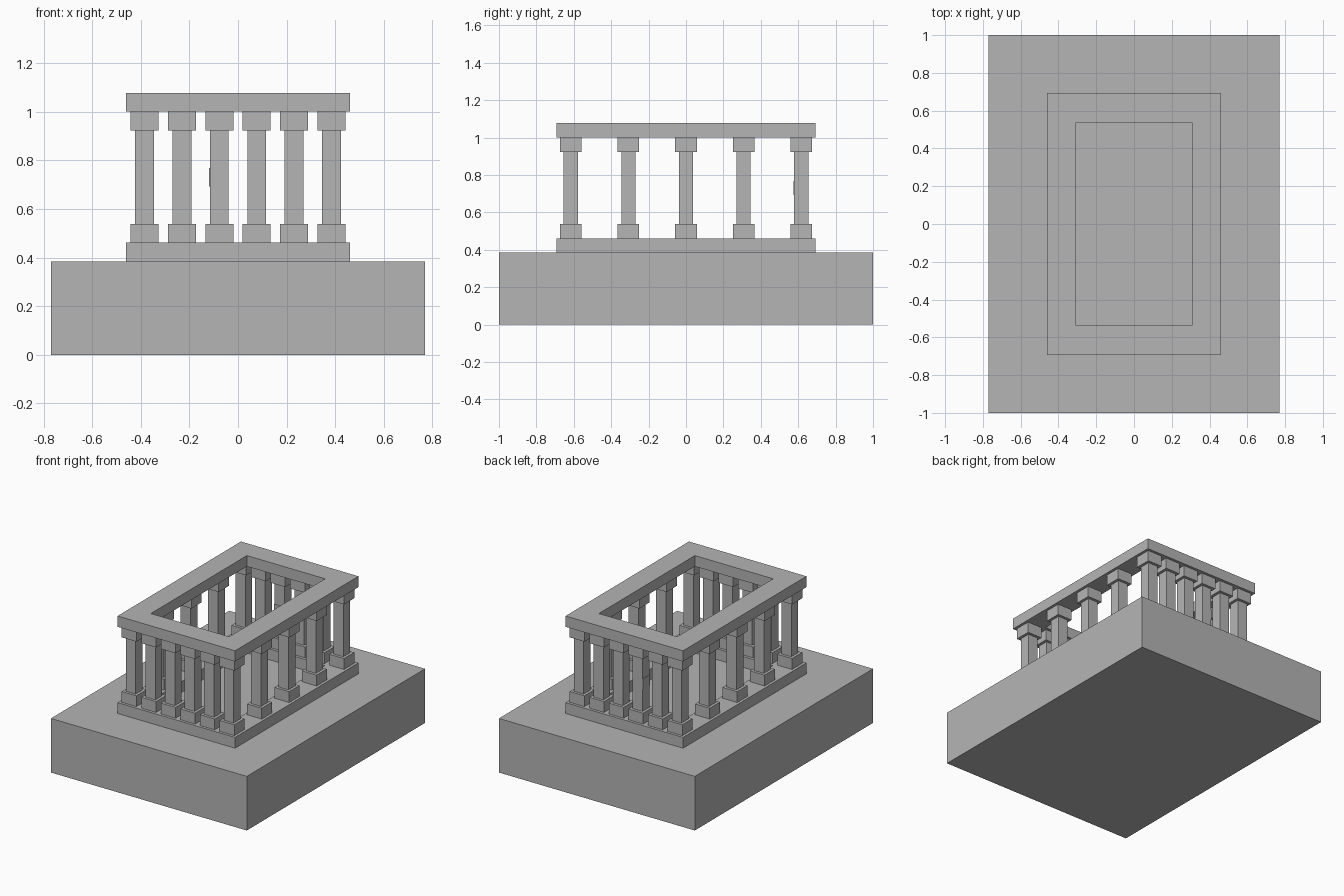
import bpy
import bmesh

if "Cube" in bpy.data.objects:
    bpy.data.objects.remove(bpy.data.objects["Cube"])

U = 1 / 13  # the whole model sits on this module

stone = bpy.data.materials.new("grey stone")
stone.diffuse_color = (0.46, 0.46, 0.46, 1)
stone.use_nodes = True
stone.node_tree.nodes["Principled BSDF"].inputs["Base Color"].default_value = stone.diffuse_color


def finish(name, bm, location=(0, 0, 0)):
    bmesh.ops.recalc_face_normals(bm, faces=bm.faces)
    mesh = bpy.data.meshes.new(name)
    bm.to_mesh(mesh)
    bm.free()
    mesh.materials.append(stone)
    obj = bpy.data.objects.new(name, mesh)
    obj.location = location
    bpy.context.collection.objects.link(obj)
    return obj


def sweep(bm, sections, closed=False):
    """Join rectangular sections (half x, half y, z) into a surface."""
    loops = [[bm.verts.new((sx * hx, sy * hy, z))
              for sx, sy in ((-1, -1), (1, -1), (1, 1), (-1, 1))]
             for hx, hy, z in sections]
    pairs = list(zip(loops, loops[1:]))
    if closed:
        pairs.append((loops[-1], loops[0]))
    else:
        bm.faces.new(loops[0])
        bm.faces.new(loops[-1])
    for a, b in pairs:
        for i in range(4):
            j = (i + 1) % 4
            bm.faces.new((a[i], a[j], b[j], b[i]))


def block(name, hx, hy, z0, z1, location=(0, 0, 0)):
    bm = bmesh.new()
    sweep(bm, [(hx, hy, z0), (hx, hy, z1)])
    return finish(name, bm, location)


def frame(name, z0, z1):
    bm = bmesh.new()
    outer, inner = (6 * U, 9 * U), (4 * U, 7 * U)
    sweep(bm, [(*outer, z0), (*outer, z1), (*inner, z1), (*inner, z0)], closed=True)
    return finish(name, bm)


# Solid base and the two matching rectangular frames
block("base", 10 * U, 13 * U, 0, 5 * U)
frame("lower_frame", 5 * U, 6 * U)
frame("upper_frame", 13 * U, 14 * U)

# Column: square foot, shaft and capital in one stepped profile
bm = bmesh.new()
wide, slim = 0.75 * U, 0.5 * U
sweep(bm, [(r, r, z * U) for r, z in
           ((wide, 6), (wide, 7), (slim, 7), (slim, 12), (wide, 12), (wide, 13))])
column = finish("column", bm)
mesh = column.data
bpy.data.objects.remove(column)

# Six columns across the ends, five along the sides
for i in range(6):
    for j in range(5):
        if i in (0, 5) or j in (0, 4):
            obj = bpy.data.objects.new("column", mesh)
            obj.location = ((2 * i - 5) * U, (4 * j - 8) * U, 0)
            bpy.context.collection.objects.link(obj)

# Small block just proud of one back column's shaft
block("shaft_block", slim, slim, 9 * U, 10 * U, (-U - 0.003, 8 * U - 0.003, 0))
